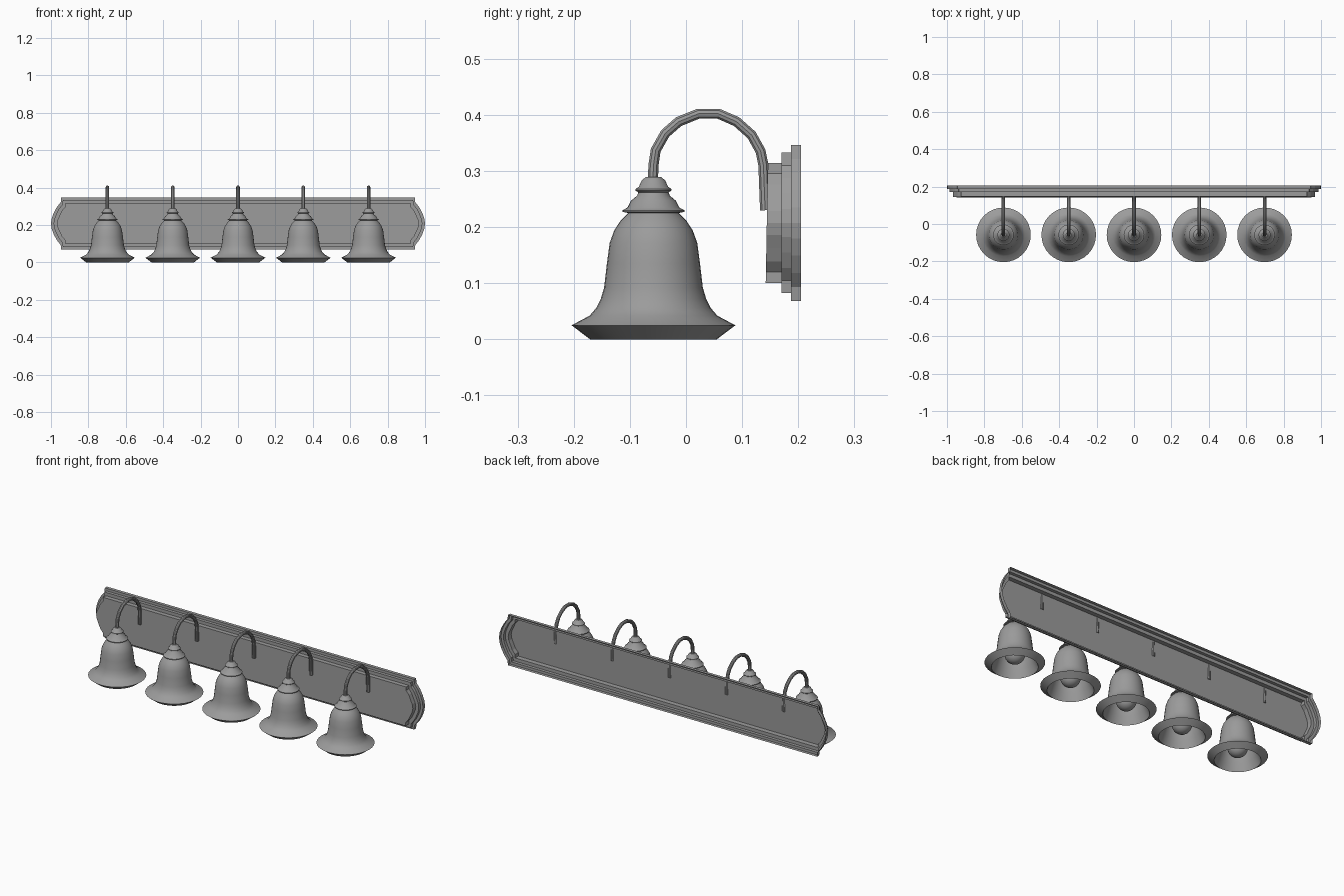
import bpy, bmesh, math

cube = bpy.data.objects.get("Cube")
if cube:
    bpy.data.objects.remove(cube, do_unlink=True)

GREY = (0.33, 0.33, 0.33, 1)
metal = bpy.data.materials.new("plain grey")
metal.use_nodes = True
metal.diffuse_color = GREY
metal.node_tree.nodes["Principled BSDF"].inputs["Base Color"].default_value = GREY

LAMP_Y = -0.058
MID_Z = 0.2075


def finish(name, bm, smooth=True):
    mesh = bpy.data.meshes.new(name)
    bm.to_mesh(mesh)
    bm.free()
    obj = bpy.data.objects.new(name, mesh)
    bpy.context.collection.objects.link(obj)
    mesh.materials.append(metal)
    if smooth:
        shade(obj)
    return obj


def shade(obj):
    bpy.ops.object.select_all(action='DESELECT')
    obj.select_set(True)
    bpy.context.view_layer.objects.active = obj
    bpy.ops.object.shade_smooth_by_angle(angle=math.radians(35))


def lathe(name, profile, x, sides=32):
    """Spin a radius/height profile about a vertical axis."""
    bm = bmesh.new()
    verts = [bm.verts.new((r, 0, z)) for r, z in profile]
    edges = [bm.edges.new(pair) for pair in zip(verts, verts[1:])]
    bmesh.ops.spin(bm, geom=verts + edges, cent=(0, 0, 0), axis=(0, 0, 1),
                   angle=math.tau, steps=sides, use_duplicate=False)
    bmesh.ops.remove_doubles(bm, verts=bm.verts, dist=0.0005)
    bmesh.ops.recalc_face_normals(bm, faces=bm.faces)
    obj = finish(name, bm)
    obj.location = (x, LAMP_Y, 0)
    return obj


# Stepped wall plate, open at the back, with bulging ends
def outline(inset):
    half = 0.139 - inset
    quarter = [(0.945 - inset * 0.6, half), (0.948 - inset * 0.7, half * 0.82),
               (0.968 - inset * 0.8, half * 0.64), (0.985 - inset, half * 0.42),
               (0.996 - inset, half * 0.2)]
    right = quarter + [(1 - inset, 0)] + [(x, -z) for x, z in reversed(quarter)]
    return right + [(-x, -z) for x, z in right]


bm = bmesh.new()
rings = []
for inset, y in [(0, 0.205), (0, 0.187), (0.014, 0.187), (0.014, 0.170),
                 (0.032, 0.170), (0.032, 0.144)]:
    lean = 0.018 if y < 0.15 else 0
    rings.append([bm.verts.new((x, y + lean * z, MID_Z + z)) for x, z in outline(inset)])
for a, b in zip(rings, rings[1:]):
    for i in range(len(a)):
        j = (i + 1) % len(a)
        bm.faces.new((a[i], a[j], b[j], b[i]))
bm.faces.new(rings[-1])
bmesh.ops.recalc_face_normals(bm, faces=bm.faces)
finish("wall_plate", bm, smooth=False)

# Bell shade: outer wall from the top down, rolled rim, then inner wall
SHADE = [(0.044, 0.226), (0.059, 0.211), (0.070, 0.194), (0.078, 0.172),
         (0.083, 0.135), (0.088, 0.092), (0.094, 0.072), (0.102, 0.056),
         (0.114, 0.042), (0.146, 0.025), (0.113, 0.0), (0.096, 0.045),
         (0.083, 0.085), (0.078, 0.135), (0.072, 0.175), (0.055, 0.205),
         (0.0, 0.218)]
# Holder cap with two collars
CAP = [(0, 0.225), (0.044, 0.225), (0.055, 0.227), (0.055, 0.230),
       (0.046, 0.235), (0.040, 0.247), (0.029, 0.256), (0.027, 0.262),
       (0.032, 0.265), (0.032, 0.268), (0.026, 0.272), (0.021, 0.283),
       (0.014, 0.289), (0, 0.290)]
# Round bulb with a neck
BULB = [(0.05 * math.sin(a), 0.07 - 0.05 * math.cos(a))
        for a in (math.pi * i / 12 for i in range(10))]
BULB += [(0.024, 0.13), (0.022, 0.216)]
# Hooked arm, as y and z
ARM = [(-0.059, 0.280), (-0.058, 0.310), (-0.054, 0.337), (-0.037, 0.367),
       (-0.013, 0.388), (0.022, 0.402), (0.058, 0.402), (0.090, 0.388),
       (0.117, 0.364), (0.133, 0.335), (0.138, 0.310), (0.141, 0.230)]


def arm(name, x):
    curve = bpy.data.curves.new(name, 'CURVE')
    curve.dimensions = '3D'
    curve.bevel_depth = 0.0095
    curve.bevel_resolution = 3
    curve.use_fill_caps = True
    spline = curve.splines.new('POLY')
    spline.points.add(len(ARM) - 1)
    for point, (y, z) in zip(spline.points, ARM):
        point.co = (x, y, z, 1)
    obj = bpy.data.objects.new(name, curve)
    bpy.context.collection.objects.link(obj)
    curve.materials.append(metal)
    bpy.ops.object.select_all(action='DESELECT')
    obj.select_set(True)
    bpy.context.view_layer.objects.active = obj
    bpy.ops.object.convert(target='MESH')
    shade(bpy.context.view_layer.objects.active)


# Five lamps in a row
for n in range(5):
    x = (n - 2) * 0.349
    lathe(f"shade_{n + 1}", SHADE, x)
    lathe(f"holder_{n + 1}", CAP, x)
    lathe(f"bulb_{n + 1}", BULB, x, 20)
    arm(f"arm_{n + 1}", x)
